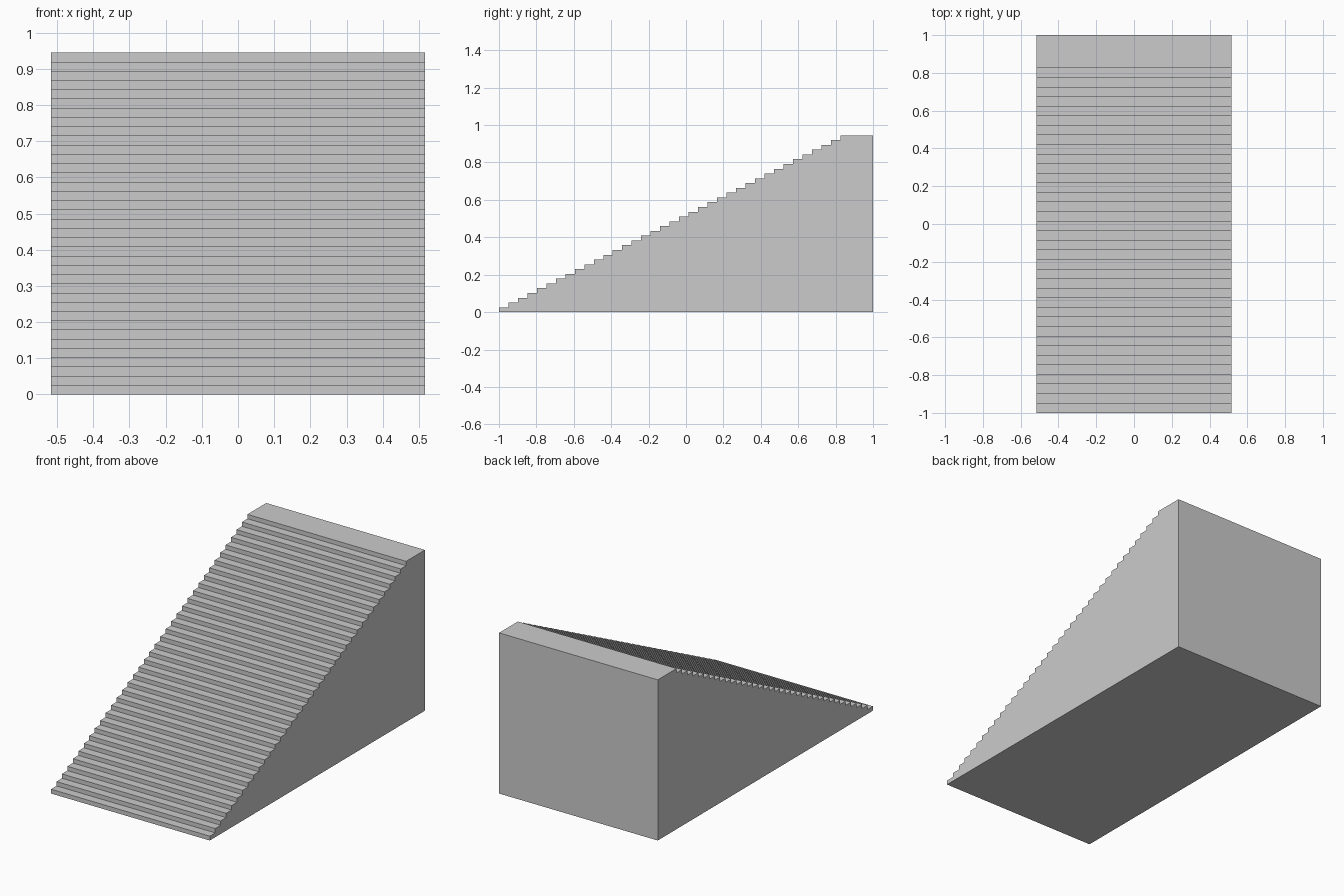
import bpy, bmesh

if "Cube" in bpy.data.objects:
    bpy.data.objects.remove(bpy.data.objects["Cube"])

STEPS = 37
HALF_WIDTH = 0.5165
HEIGHT = 0.945
LANDING_Y = 0.825           # front edge of the top landing
RISE = HEIGHT / STEPS
RUN = (LANDING_Y + 1) / (STEPS - 1)

# Side profile: solid wedge with a stepped slope and a deep top landing
profile = [(1, 0), (-1, 0)]
for i in range(STEPS):
    y = -1 + i * RUN
    if i:
        profile.append((y, i * RISE))
    profile.append((y, (i + 1) * RISE))
profile.append((1, HEIGHT))

# Extrude the profile across the width
bm = bmesh.new()
side = bm.faces.new([bm.verts.new((-HALF_WIDTH, y, z)) for y, z in profile])
result = bmesh.ops.extrude_face_region(bm, geom=[side], use_keep_orig=True)
moved = [g for g in result["geom"] if isinstance(g, bmesh.types.BMVert)]
bmesh.ops.translate(bm, verts=moved, vec=(2 * HALF_WIDTH, 0, 0))
bmesh.ops.recalc_face_normals(bm, faces=bm.faces)

mesh = bpy.data.meshes.new("staircase")
bm.to_mesh(mesh)
bm.free()
bpy.context.collection.objects.link(bpy.data.objects.new("staircase", mesh))
